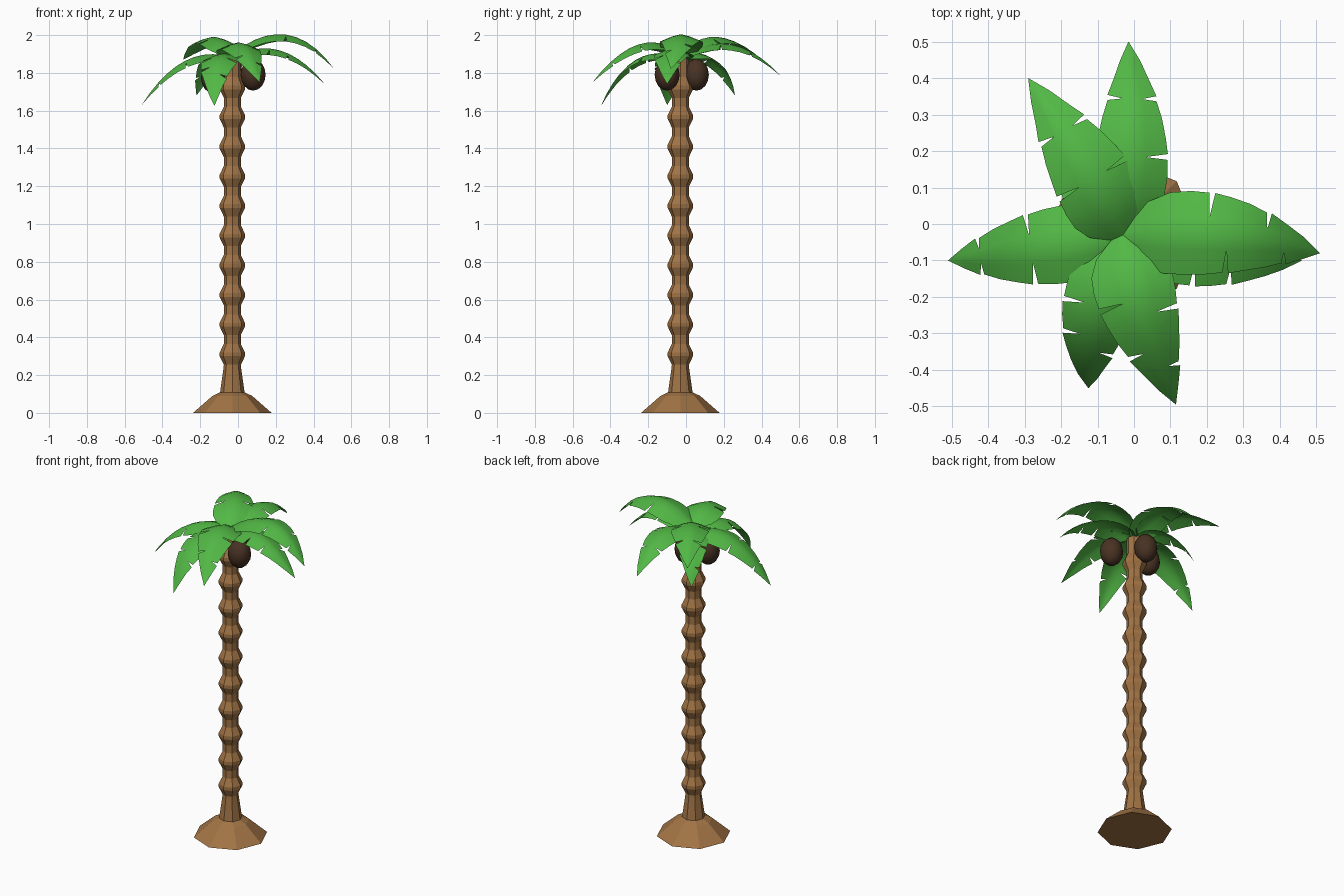
import bpy, bmesh, math, random
from mathutils import Vector

if "Cube" in bpy.data.objects:
    bpy.data.objects.remove(bpy.data.objects["Cube"])

random.seed(4)
CX = CY = -0.03  # trunk axis


def material(name, rgb):
    m = bpy.data.materials.new(name)
    m.diffuse_color = (*rgb, 1)
    m.use_nodes = True
    m.node_tree.nodes["Principled BSDF"].inputs["Base Color"].default_value = m.diffuse_color
    return m


BARK = material("bark", (0.36, 0.175, 0.06))
SHELL = material("shell", (0.065, 0.032, 0.017))
GREEN = material("leaf_green", (0.085, 0.48, 0.06))


def finish(bm, name, mat, smooth=None):
    me = bpy.data.meshes.new(name)
    bm.to_mesh(me)
    bm.free()
    ob = bpy.data.objects.new(name, me)
    bpy.context.collection.objects.link(ob)
    me.materials.append(mat)
    if smooth:
        bpy.ops.object.select_all(action='DESELECT')
        ob.select_set(True)
        bpy.context.view_layer.objects.active = ob
        bpy.ops.object.shade_smooth_by_angle(angle=math.radians(smooth))
    return ob


def lathe(name, profile, mat, sides=8):
    bm = bmesh.new()
    rings = [[bm.verts.new((CX + r * math.cos(2 * math.pi * i / sides),
                            CY + r * math.sin(2 * math.pi * i / sides), z))
              for i in range(sides)] for r, z in profile]
    for a, b in zip(rings, rings[1:]):
        for i in range(sides):
            j = (i + 1) % sides
            bm.faces.new((a[i], a[j], b[j], b[i]))
    bm.faces.new(rings[0][::-1])
    bm.faces.new(rings[-1])
    return finish(bm, name, mat)


# Earth mound and ringed trunk
lathe("mound", [(0.208, 0), (0.105, 0.09), (0.062, 0.11)], BARK)
trunk = [(0.066, 0.10), (0.047, 0.235)]
for k in range(10):
    z = 0.31 + 0.157 * k
    trunk += [(0.045, z - 0.055), (0.067, z - 0.01), (0.067, z + 0.01), (0.045, z + 0.055)]
trunk.append((0.045, 1.88))
lathe("trunk", trunk, BARK)

# Coconuts
for i, (x, y, z) in enumerate([(0.08, -0.10, 1.79), (-0.04, 0.055, 1.79), (-0.13, -0.03, 1.775)]):
    bm = bmesh.new()
    bmesh.ops.create_uvsphere(bm, u_segments=12, v_segments=8, radius=1)
    bmesh.ops.scale(bm, vec=(0.066, 0.066, 0.084), verts=bm.verts)
    bmesh.ops.translate(bm, vec=(x, y, z), verts=bm.verts)
    finish(bm, f"coconut_{i + 1}", SHELL, 40)


# Palm leaves: arched midrib, drooping halves, thin slits cut in from the edge
WIDTH = [0.03, 0.085, 0.108, 0.112, 0.109, 0.101, 0.089, 0.073, 0.053, 0.03, 0.0]


def leaf(name, mid, tip, scale=1.0, base_z=1.88):
    p0, p1, p2 = Vector((CX, CY, base_z)), Vector(mid), Vector(tip)
    m = 0.58

    def spine(t):  # parabola through base, mid and tip
        return (p0 * ((t - m) * (t - 1) / m)
                + p1 * (t * (t - 1) / (m * (m - 1)))
                + p2 * (t * (t - m) / (1 - m)))

    n = len(WIDTH) - 1
    bm = bmesh.new()
    pts = [spine(i / n) for i in range(n + 1)]
    rib = [bm.verts.new(p) for p in pts]
    flat = p2 - p0
    side = Vector((-flat.y, flat.x, 0)).normalized()
    for s in (1, -1):
        slits = random.choice([(4, 7), (5, 8), (4, 6)])
        inner, before, after = [], [], []
        for i in range(n):
            w = WIDTH[i] * scale
            fwd = (pts[i + 1] - pts[max(i - 1, 0)]).normalized()
            q = pts[i] + side * s * w * 0.4 - Vector((0, 0, 0.10 * w))
            e = pts[i] + side * s * w - Vector((0, 0, 0.34 * w))
            inner.append(bm.verts.new(q))
            if i in slits:
                before.append(bm.verts.new(e - fwd * 0.006))
                after.append(bm.verts.new(e + fwd * 0.010))
            else:
                v = bm.verts.new(e)
                before.append(v)
                after.append(v)
        for i in range(n - 1):
            for quad in ((rib[i], rib[i + 1], inner[i + 1], inner[i]),
                         (inner[i], inner[i + 1], before[i + 1], after[i])):
                bm.faces.new(quad if s < 0 else quad[::-1])
        end = rib[n]
        for tri in ((rib[n - 1], end, inner[-1]), (inner[-1], end, after[-1])):
            bm.faces.new(tri if s < 0 else tri[::-1])
    bmesh.ops.recalc_face_normals(bm, faces=bm.faces)
    if sum(f.normal.z for f in bm.faces) < 0:
        bmesh.ops.reverse_faces(bm, faces=bm.faces)
    finish(bm, name, GREEN, 35)


leaf("leaf_right_upper", (0.30, -0.035, 1.992), (0.51, -0.08, 1.82), 1.03, 1.90)
leaf("leaf_right_lower", (0.26, -0.085, 1.905), (0.46, -0.10, 1.74), 0.9)
leaf("leaf_left", (-0.32, -0.075, 1.84), (-0.51, -0.10, 1.63), 0.95)
leaf("leaf_back", (-0.005, 0.28, 1.94), (-0.015, 0.50, 1.785), 0.92)
leaf("leaf_back_left_upper", (-0.16, 0.20, 1.985), (-0.29, 0.40, 1.87), 1.0, 1.90)
leaf("leaf_back_left_lower", (-0.15, 0.155, 1.86), (-0.22, 0.26, 1.68), 0.8)
leaf("leaf_front_right", (0.035, -0.29, 1.935), (0.115, -0.495, 1.75), 1.0, 1.90)
leaf("leaf_front_left", (-0.115, -0.30, 1.845), (-0.125, -0.45, 1.625), 0.9)
